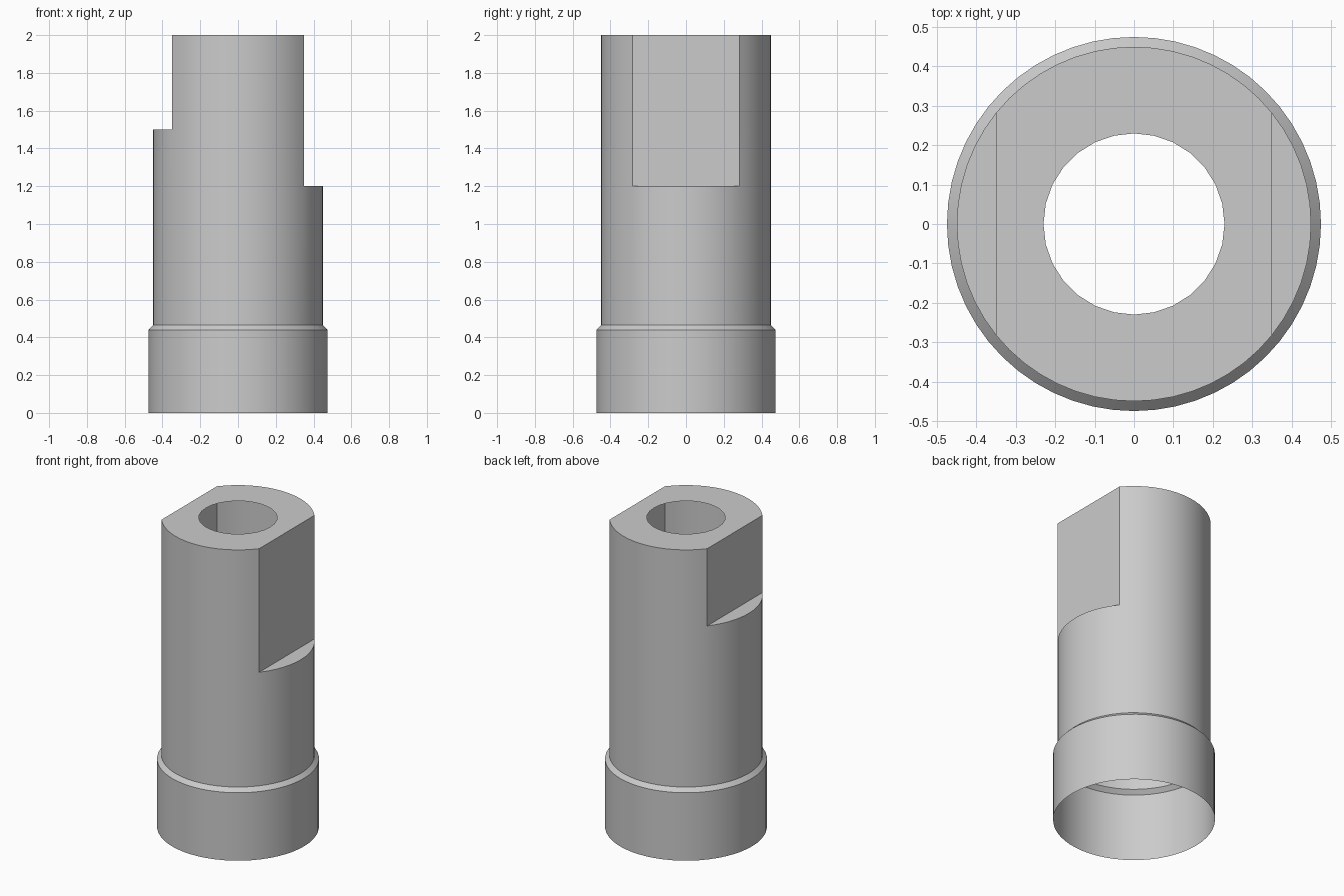
import bpy, bmesh, math

if "Cube" in bpy.data.objects:
    bpy.data.objects.remove(bpy.data.objects["Cube"])

BODY_R, COLLAR_R, BORE_R, FLAT_X = 0.45, 0.475, 0.23, 0.35

# Angles round the sleeve, with a point on every corner of the two flats
corner = math.acos(FLAT_X / BODY_R)
spans = [(-corner, corner, 12), (corner, math.pi - corner, 16),
         (math.pi - corner, math.pi + corner, 12),
         (math.pi + corner, 2 * math.pi - corner, 16)]
angles = [a + (b - a) * i / n for a, b, n in spans for i in range(n)]
count = len(angles)

bm = bmesh.new()


def ring(z, r, left=1.0, right=1.0, step=1):
    """One cross-section, cut straight at x = -left and x = right."""
    verts = []
    for i in range(count):
        a = angles[i - i % step]
        x = max(-left, min(right, r * math.cos(a)))
        verts.append(bm.verts.new((x, r * math.sin(a), z)))
    return verts


rings = [
    ring(0.0, COLLAR_R),                       # open bottom of the collar
    ring(0.44, COLLAR_R),                      # collar top
    ring(0.465, BODY_R),                       # chamfer to the body
    ring(1.2, BODY_R),
    ring(1.2, BODY_R, right=FLAT_X),           # ledge of the long flat
    ring(1.5, BODY_R, right=FLAT_X),
    ring(1.5, BODY_R, FLAT_X, FLAT_X),         # ledge of the short flat
    ring(2.0, BODY_R, FLAT_X, FLAT_X),
    ring(2.0, BORE_R, step=2),                 # round hole in the top
]
for low, high in zip(rings, rings[1:]):
    for i in range(count):
        j = (i + 1) % count
        bm.faces.new((low[i], low[j], high[j], high[i]))
bmesh.ops.remove_doubles(bm, verts=bm.verts[:], dist=1e-5)

mesh = bpy.data.meshes.new("sleeve")
bm.to_mesh(mesh)
bm.free()

grey = bpy.data.materials.new("plain grey")
grey.diffuse_color = (0.6, 0.6, 0.6, 1)
grey.use_nodes = True
grey.node_tree.nodes["Principled BSDF"].inputs["Base Color"].default_value = grey.diffuse_color
mesh.materials.append(grey)

sleeve = bpy.data.objects.new("sleeve", mesh)
bpy.context.collection.objects.link(sleeve)
bpy.context.view_layer.objects.active = sleeve
sleeve.select_set(True)
bpy.ops.object.shade_smooth_by_angle(angle=math.radians(30))
